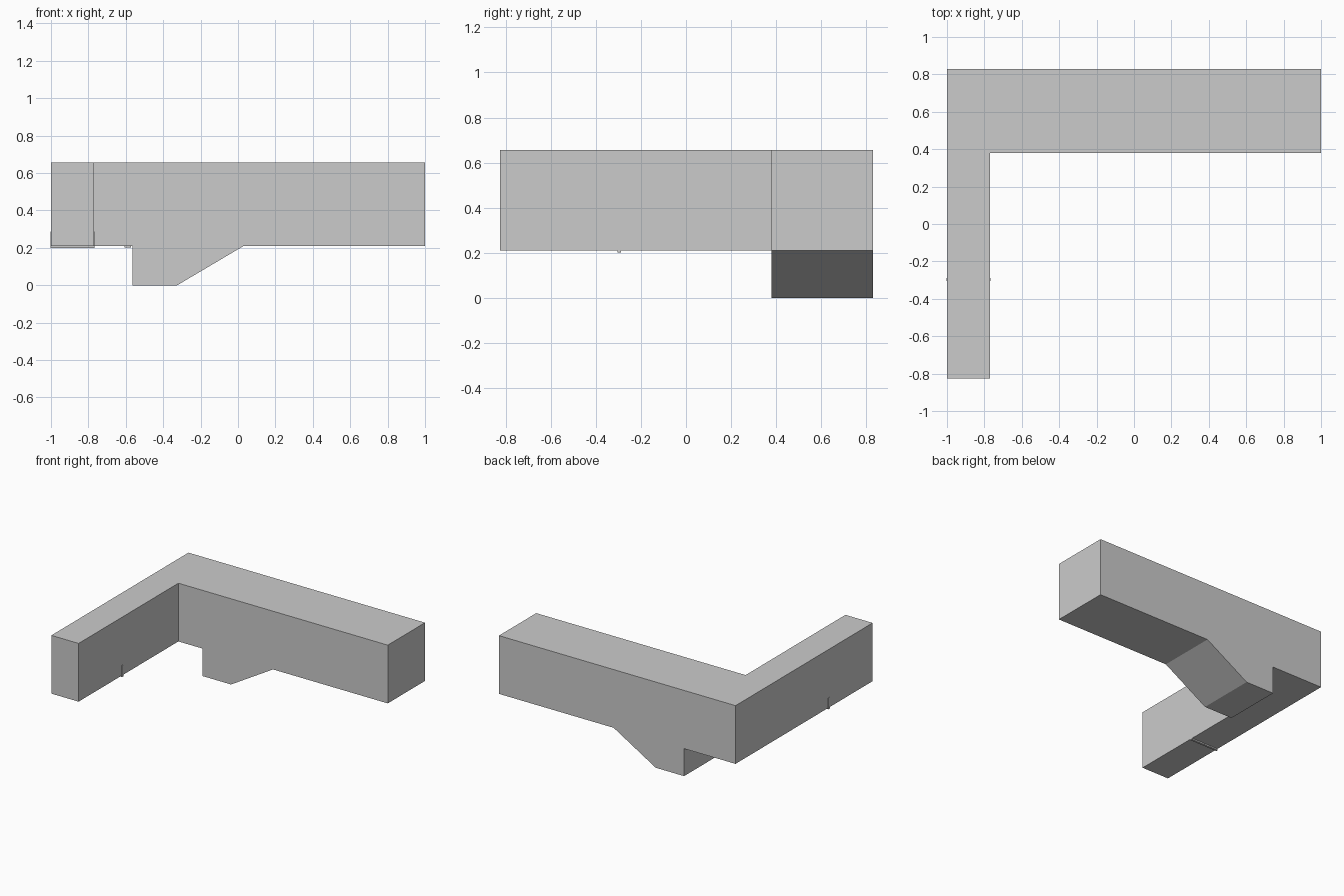
import bpy, bmesh
from mathutils import Vector

if "Cube" in bpy.data.objects:
    bpy.data.objects.remove(bpy.data.objects["Cube"])

Y_FRONT, Y_BACK, Y_END = 0.38, 0.83, -0.825
Z_LOW, Z_TOP = 0.21, 0.655
X_ARM = -0.77


def finish(name, bm):
    bmesh.ops.recalc_face_normals(bm, faces=bm.faces)
    mesh = bpy.data.meshes.new(name)
    bm.to_mesh(mesh)
    bm.free()
    obj = bpy.data.objects.new(name, mesh)
    bpy.context.collection.objects.link(obj)
    return obj


def push(bm, faces, dy):
    geom = bmesh.ops.extrude_face_region(bm, geom=faces)["geom"]
    bmesh.ops.translate(bm, vec=Vector((0, dy, 0)),
                        verts=[g for g in geom if isinstance(g, bmesh.types.BMVert)])
    return [g for g in geom if isinstance(g, bmesh.types.BMFace)]


def box(name, x, y, z):
    bm = bmesh.new()
    bmesh.ops.create_cube(bm, size=1)
    for v in bm.verts:
        v.co = [r[0] if c < 0 else r[1] for c, r in zip(v.co, (x, y, z))]
    return finish(name, bm)


# L-shaped body: back beam profile with a sloped foot, corner extruded forward as the arm
bm = bmesh.new()
corner = [(-1, Z_LOW), (X_ARM, Z_LOW), (X_ARM, Z_TOP), (-1, Z_TOP)]
beam = [(X_ARM, Z_LOW), (-0.565, Z_LOW), (-0.565, 0), (-0.325, 0),
        (0.03, Z_LOW), (1, Z_LOW), (1, Z_TOP), (X_ARM, Z_TOP)]
for outline in (corner, beam):
    bm.faces.new([bm.verts.new((x, Y_BACK, z)) for x, z in outline])
bmesh.ops.remove_doubles(bm, verts=bm.verts, dist=1e-5)
front = push(bm, bm.faces[:], Y_FRONT - Y_BACK)
arm_face = min(front, key=lambda f: f.calc_center_median().x)
push(bm, [arm_face], Y_END - Y_FRONT)
bmesh.ops.delete(bm, geom=[f for f in bm.faces if f.calc_center_median().y == Y_FRONT
                           and f.calc_center_median().x < X_ARM], context="FACES_ONLY")
bmesh.ops.recalc_face_normals(bm, faces=bm.faces)
bmesh.ops.dissolve_limit(bm, angle_limit=0.01, verts=bm.verts, edges=bm.edges)
finish("body", bm)

# Thin U-shaped strap around the underside of the arm
STRAP_Y = (-0.305, -0.289)
box("strap_bottom", (-1.002, X_ARM + 0.003), STRAP_Y, (0.2, Z_LOW))
box("strap_left", (-1.002, -0.999), STRAP_Y, (0.2, 0.287))
box("strap_right", (X_ARM - 0.001, X_ARM + 0.003), STRAP_Y, (0.2, 0.287))

# Small tab under the beam beside the foot
box("tab", (-0.608, -0.572), (0.597, 0.613), (0.202, Z_LOW))
